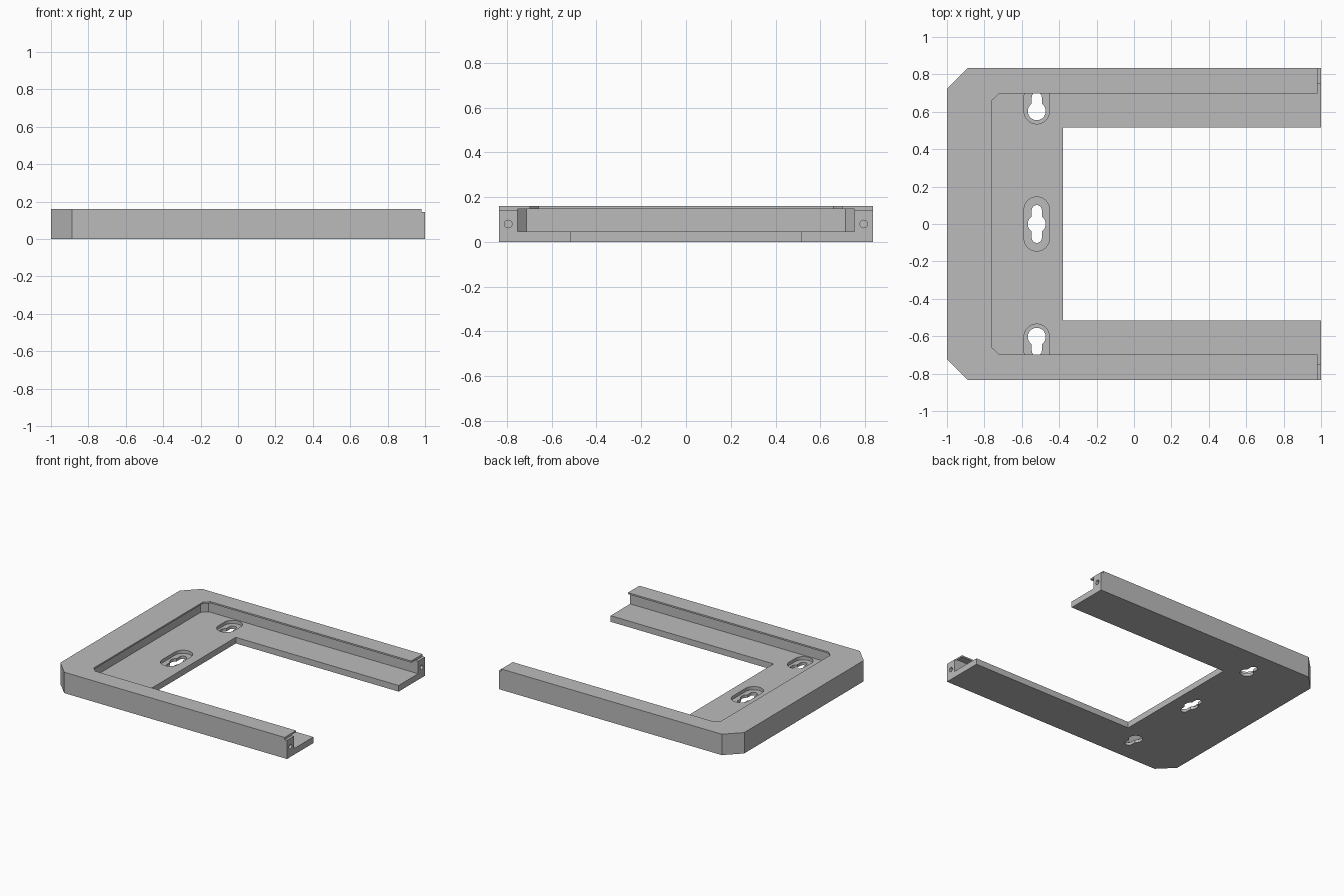
import bpy, bmesh, math

if "Cube" in bpy.data.objects:
    bpy.data.objects.remove(bpy.data.objects["Cube"])

grey = bpy.data.materials.new("plain grey")
grey.diffuse_color = (0.5, 0.5, 0.5, 1)
grey.use_nodes = True
grey.node_tree.nodes["Principled BSDF"].inputs["Base Color"].default_value = grey.diffuse_color


def prism(name, points, z0, z1):
    """Extrude a flat outline from z0 to z1."""
    bm = bmesh.new()
    face = bm.faces.new([bm.verts.new((x, y, z0)) for x, y in points])
    top = bmesh.ops.extrude_face_region(bm, geom=[face])["geom"]
    bmesh.ops.translate(bm, vec=(0, 0, z1 - z0),
                        verts=[v for v in top if isinstance(v, bmesh.types.BMVert)])
    bmesh.ops.recalc_face_normals(bm, faces=bm.faces)
    mesh = bpy.data.meshes.new(name)
    bm.to_mesh(mesh)
    bm.free()
    obj = bpy.data.objects.new(name, mesh)
    bpy.context.collection.objects.link(obj)
    return obj


def tray(x0, x1, w, cx, cy):
    """Rectangle of half width w with its two left corners cut off."""
    return [(x1, -w), (x1, w), (x0 + cx, w), (x0, w - cy),
            (x0, cy - w), (x0 + cx, -w)]


def stadium(cx, y0, y1, r, n=16):
    """Slot outline along y; a circle when y0 equals y1."""
    pts = []
    for cy, start in ((y1, 0), (y0, math.pi)):
        for i in range(n + 1):
            a = start + math.pi * i / n
            pts.append((round(cx + r * math.cos(a), 5), round(cy + r * math.sin(a), 5)))
    return list(dict.fromkeys(pts))


# Solid block with chamfered outer corners
frame = prism("wall_frame", tray(-1, 1, 0.835, 0.112, 0.112), 0, 0.16)
frame.data.materials.append(grey)

# Undercut channel, lip opening, floor opening, end notch
cutters = [
    prism("channel_cutter", tray(-0.815, 1.1, 0.752, 0.04, 0.04), 0.047, 0.148),
    prism("lip_cutter", tray(-0.76, 1.1, 0.697, 0.04, 0.037), 0.1, 0.2),
    prism("floor_cutter", [(-0.38, -0.516), (1.1, -0.516), (1.1, 0.516), (-0.38, 0.516)], -0.1, 0.1),
    prism("notch_cutter", [(0.98, -1), (1.1, -1), (1.1, 1), (0.98, 1)], 0.143, 0.2),
]

# Keyholes: recess, slot, round head hole
X = -0.52
for recess, slot, head in (((-0.077, 0.077), (-0.074, 0.074), 0),
                           ((0.603, 0.677), (0.603, 0.677), 0.603),
                           ((-0.677, -0.603), (-0.677, -0.603), -0.603)):
    cutters.append(prism("recess_cutter", stadium(X, *recess, 0.068), 0.022, 0.1))
    cutters.append(prism("slot_cutter", stadium(X, *slot, 0.027), -0.1, 0.11))
    cutters.append(prism("head_cutter", stadium(X, head, head, 0.048), -0.11, 0.12))

# Screw holes in the two arm ends
for side in (-1, 1):
    bpy.ops.mesh.primitive_cylinder_add(vertices=24, radius=0.017, depth=0.2,
                                        location=(1, side * 0.794, 0.08),
                                        rotation=(0, math.pi / 2, 0))
    cutters.append(bpy.context.object)

# Cut everything and remove the cutters
bpy.ops.object.select_all(action='DESELECT')
bpy.context.view_layer.objects.active = frame
frame.select_set(True)
for c in cutters:
    mod = frame.modifiers.new("cut", 'BOOLEAN')
    mod.operation = 'DIFFERENCE'
    mod.solver = 'EXACT'
    mod.object = c
    bpy.ops.object.modifier_apply(modifier=mod.name)
    bpy.data.objects.remove(c)

bpy.ops.object.shade_smooth_by_angle(angle=math.radians(30))
